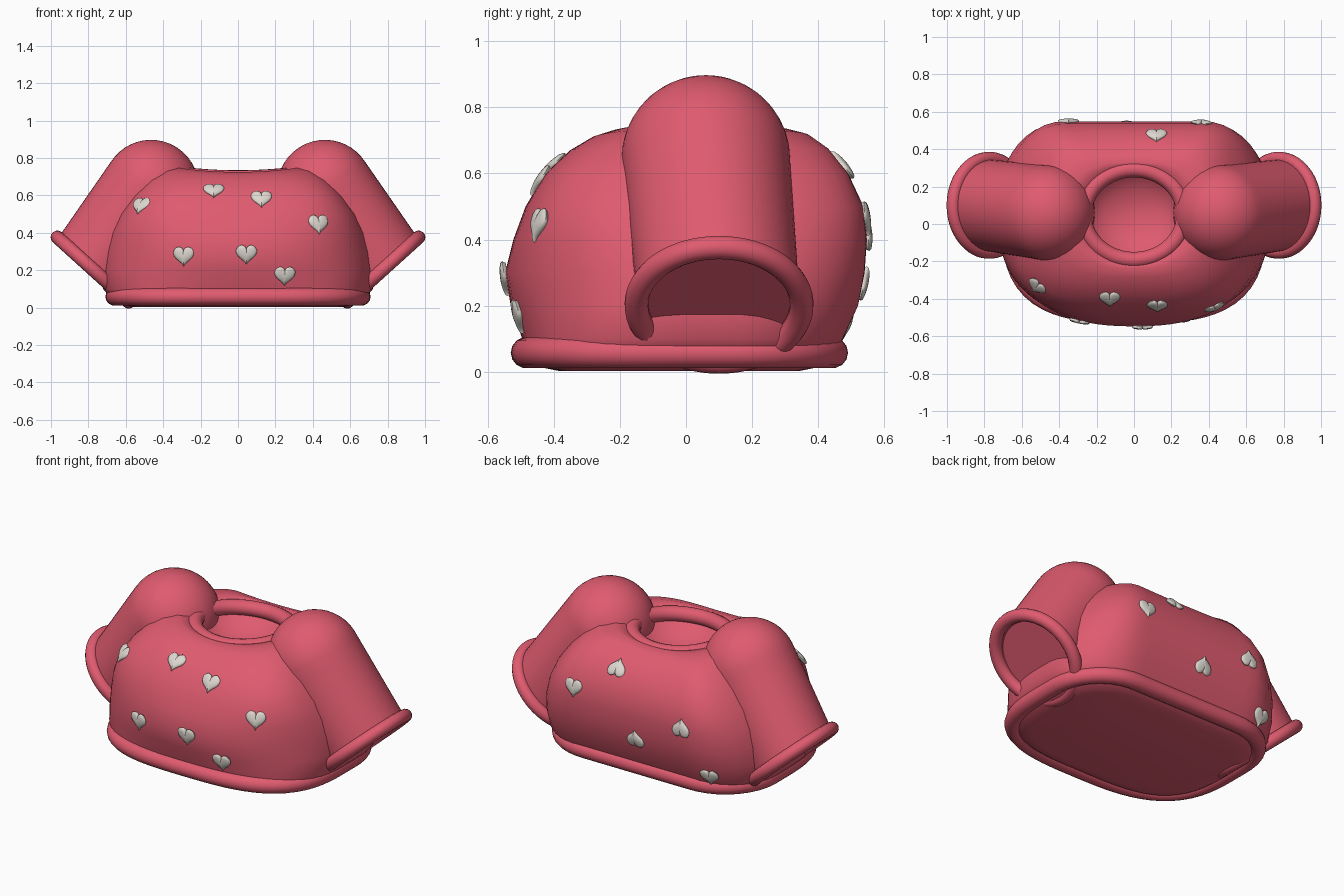
import bpy, bmesh, math
from mathutils import Vector, Matrix
from mathutils.bvhtree import BVHTree

if "Cube" in bpy.data.objects:
    bpy.data.objects.remove(bpy.data.objects["Cube"])

SEG = 80


def material(name, rgb):
    m = bpy.data.materials.new(name)
    m.diffuse_color = (*rgb, 1)
    m.use_nodes = True
    m.node_tree.nodes["Principled BSDF"].inputs["Base Color"].default_value = m.diffuse_color
    return m


PINK = material("rose_pink", (0.74, 0.105, 0.16))
CREAM = material("warm_white", (0.72, 0.68, 0.62))


def smooth(ob, angle=40):
    bpy.ops.object.select_all(action='DESELECT')
    ob.select_set(True)
    bpy.context.view_layer.objects.active = ob
    bpy.ops.object.shade_smooth_by_angle(angle=math.radians(angle))


def loft(name, rings, mat, angle=40):
    """Skin a list of closed rings and cap both ends."""
    bm = bmesh.new()
    loops = [[bm.verts.new(p) for p in r] for r in rings]
    for a, b in zip(loops, loops[1:]):
        for i in range(len(a)):
            j = (i + 1) % len(a)
            bm.faces.new((a[i], a[j], b[j], b[i]))
    bm.faces.new(loops[0][::-1])
    bm.faces.new(loops[-1])
    bmesh.ops.recalc_face_normals(bm, faces=bm.faces)
    me = bpy.data.meshes.new(name)
    bm.to_mesh(me)
    bm.free()
    me.materials.append(mat)
    ob = bpy.data.objects.new(name, me)
    bpy.context.collection.objects.link(ob)
    smooth(ob, angle)
    return ob


def tube(name, points, radius):
    """Closed round piping along a path."""
    cu = bpy.data.curves.new(name, 'CURVE')
    cu.dimensions = '3D'
    cu.bevel_depth, cu.bevel_resolution = radius, 5
    sp = cu.splines.new('POLY')
    sp.points.add(len(points) - 1)
    for p, q in zip(sp.points, points):
        p.co = (*q, 1)
    sp.use_cyclic_u = True
    cu.materials.append(PINK)
    ob = bpy.data.objects.new(name, cu)
    bpy.context.collection.objects.link(ob)
    bpy.ops.object.select_all(action='DESELECT')
    ob.select_set(True)
    bpy.context.view_layer.objects.active = ob
    bpy.ops.object.convert(target='MESH')
    smooth(bpy.context.object, 60)


def plan(a, front, back, z, nf, flat, lift=0.0):
    """Outline: half width a, bowed front, back with a straight run and round corners."""
    pts = []
    y0 = 0.05 + 0.25 * flat
    for i in range(SEG):
        t = 2 * math.pi * i / SEG
        c, s = math.cos(t), math.sin(t)
        if s <= 0:
            r = (abs(c / a) ** nf + abs(s / (0.05 - front)) ** nf) ** (-1 / nf)
        else:
            lo, hi = 0.0, 2.0
            for _ in range(30):
                r = (lo + hi) / 2
                dx = max(0, abs(r * c) - flat) / (a - flat)
                dy = max(0, 0.05 + r * s - y0) / (back - y0)
                lo, hi = (r, hi) if math.hypot(dx, dy) < 1 else (lo, r)
        pts.append(Vector((r * c, 0.05 + r * s, z + lift * (r * c) ** 2)))
    return pts


# Body: floor, swelling sides, shoulders, then down into the neck hollow
sections = [
    (0.55, -0.38, 0.34, 0.002, 3.4, 0.32, 0),
    (0.61, -0.43, 0.39, 0.012, 3.4, 0.35, 0),
    (0.68, -0.48, 0.45, 0.05, 3.2, 0.38, 0),
    (0.722, -0.495, 0.475, 0.10, 2.8, 0.39, 0),
    (0.726, -0.53, 0.52, 0.20, 2.5, 0.39, 0),
    (0.717, -0.547, 0.54, 0.30, 2.4, 0.39, 0),
    (0.686, -0.522, 0.547, 0.40, 2.7, 0.39, 0),
    (0.635, -0.485, 0.537, 0.50, 3.2, 0.38, 0),
    (0.56, -0.425, 0.49, 0.60, 3.6, 0.36, 0),
    (0.485, -0.35, 0.43, 0.67, 3.5, 0.32, 0.05),
    (0.42, -0.285, 0.37, 0.708, 3.0, 0.25, 0.15),
    (0.36, -0.235, 0.325, 0.725, 2.5, 0.12, 0.22),
    (0.31, -0.215, 0.31, 0.720, 2.1, 0.03, 0.22),
    (0.265, -0.185, 0.285, 0.68, 2, 0, 0.2),
    (0.23, -0.155, 0.25, 0.64, 2, 0, 0.1),
    (0.16, -0.09, 0.18, 0.60, 2, 0, 0),
    (0.08, -0.02, 0.11, 0.58, 2, 0, 0),
    (0.02, 0.03, 0.07, 0.575, 2, 0, 0),
]
body = loft("body", [plan(*s) for s in sections], PINK, 60)

# Piping around the hem and the neck
tube("hem_piping", plan(0.662, -0.483, 0.443, 0.058, 3.1, 0.36), 0.047)
tube("neck_piping", plan(0.27, -0.192, 0.292, 0.692, 2, 0, 0.2), 0.043)

# Sleeves: domed shoulder lofted into a tilted cuff, with piping on the cuff
shoulder, cuff = Vector((0.465, 0.06, 0.642)), Vector((0.775, 0.1, 0.203))
Y = Vector((0, 1, 0))
axis = Vector((0.543, 0, -0.84)).normalized()
cuff_u = Vector((0.74, 0, 0.67)).normalized()
cuff_n = Vector((cuff_u.z, 0, -cuff_u.x))


def circle(center, u, r, n=48, stretch=1.0):
    return [center + r * (math.cos(2 * math.pi * i / n) * u * stretch
                          + math.sin(2 * math.pi * i / n) * Y) for i in range(n)]


dome_u = Vector((-axis.z, 0, axis.x))
R = 0.255
rings = [circle(shoulder - axis * R * math.cos(a), dome_u, R * math.sin(a))
         for a in [math.radians(2 + 8 * k) for k in range(12)]]
start, end = circle(shoulder, dome_u, R), circle(cuff, cuff_u, 0.245, 48, 1.03)
for k in range(1, 9):
    rings.append([p.lerp(q, k / 8) for p, q in zip(start, end)])
rings.append(circle(cuff, cuff_u, 0.225))
rings.append(circle(cuff - cuff_n * 0.012, cuff_u, 0.215))

for side, sx in (("right", 1), ("left", -1)):
    def flip(ring):
        return [Vector((p.x * sx, p.y, p.z)) for p in ring]
    loft(side + "_sleeve", [flip(r) for r in rings], PINK, 45)
    tube(side + "_cuff_piping", flip(circle(cuff, cuff_u, 0.25, 64, 1.03)), 0.036)

# Puffy hearts laid on the body: x, z, facing (-1 front, 1 back), upside down
hearts = [
    (-0.52, 0.54, -1, 0), (-0.13, 0.62, -1, 0), (0.125, 0.575, -1, 0),
    (0.43, 0.44, -1, 0), (-0.29, 0.27, -1, 0), (0.045, 0.28, -1, 0),
    (0.25, 0.165, -1, 0), (0.36, 0.46, 1, 0), (0.12, 0.625, 1, 1),
    (-0.04, 0.27, 1, 1), (-0.35, 0.42, 1, 1), (-0.49, 0.13, 1, 0),
]
tree = BVHTree.FromPolygons([v.co for v in body.data.vertices],
                            [p.vertices[:] for p in body.data.polygons])


def heart_ring(scale, height):
    pts = []
    for i in range(36):
        t = 2 * math.pi * (i + 0.5) / 36
        x = 16 * math.sin(t) ** 3
        y = 1.1 * (13 * math.cos(t) - 4 * math.cos(2 * t)
                   - 2 * math.cos(3 * t) - math.cos(4 * t)) + 3
        pts.append(Vector((x, y, 0)) * 0.0035 * scale + Vector((0, 0, height)))
    return pts


profile = [(0.9, -0.006), (1, 0.004), (0.92, 0.010), (0.7, 0.014), (0.35, 0.017), (0.05, 0.018)]
for i, (x, z, face, down) in enumerate(hearts):
    hit, n, _, _ = tree.ray_cast(Vector((x, face * 2, z)), Vector((0, -face, 0)))
    if n.y * face < 0:
        n = -n
    n = Vector((n.x * 0.75, n.y, n.z)).normalized()
    up = (Vector((0, 0, 1)) - n * n.z).normalized() * (-1 if down else 1)
    right = up.cross(n)
    frame = Matrix((right, up, n)).transposed()
    loft(f"heart_{i + 1}", [[hit + frame @ p for p in heart_ring(s, h)] for s, h in profile],
         CREAM, 60)
